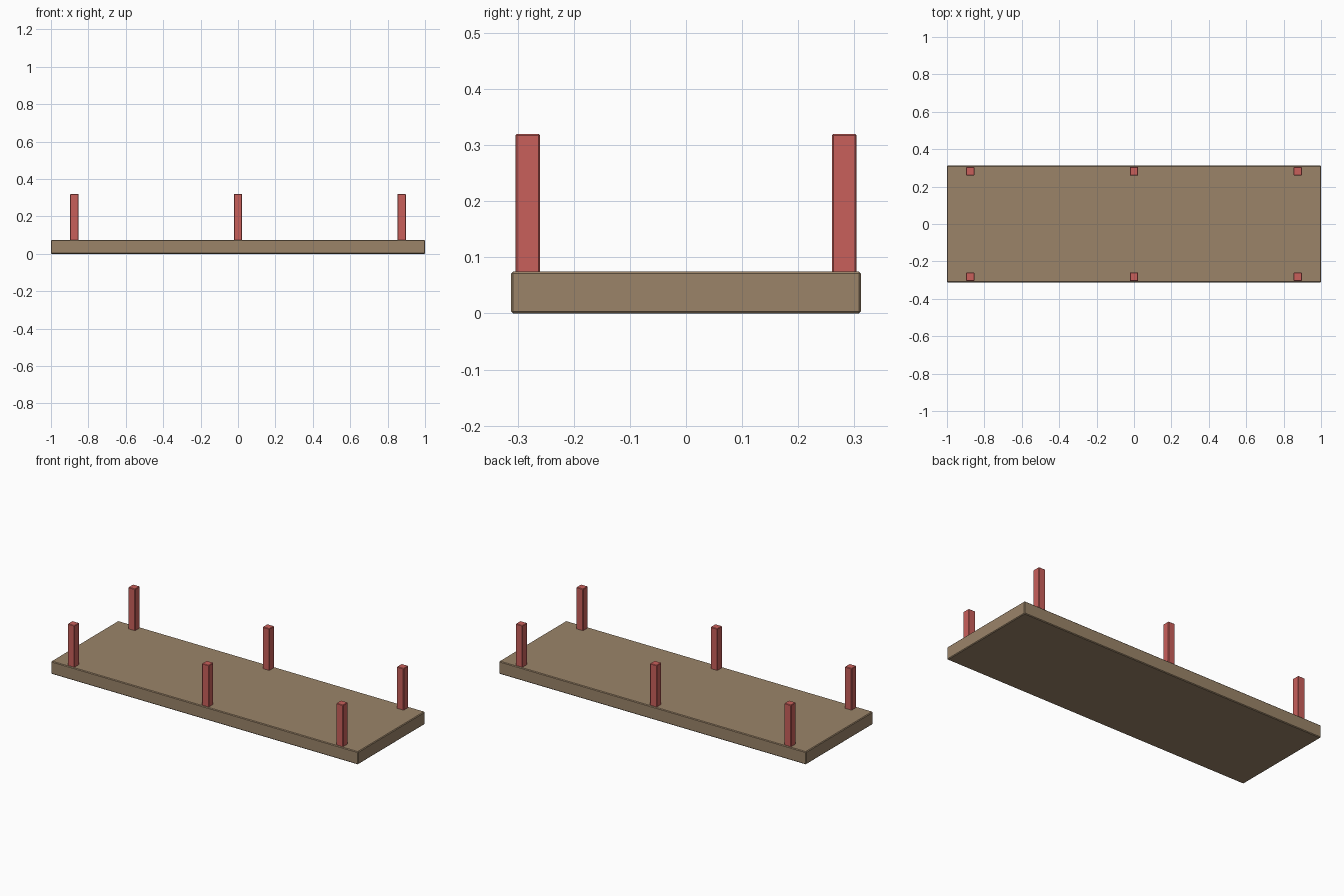
import bpy

cube = bpy.data.objects.get("Cube")
if cube:
    bpy.data.objects.remove(cube, do_unlink=True)


def material(name, rgb):
    mat = bpy.data.materials.new(name)
    mat.use_nodes = True
    colour = (*rgb, 1.0)
    mat.diffuse_color = colour
    mat.node_tree.nodes["Principled BSDF"].inputs["Base Color"].default_value = colour
    return mat


def bevelled_box(name, size, centre, bevel, mat):
    bpy.ops.mesh.primitive_cube_add(size=1, location=centre)
    obj = bpy.context.object
    obj.name = name
    obj.scale = size
    bpy.ops.object.transform_apply(location=False, rotation=False, scale=True)
    obj.data.materials.append(mat)
    mod = obj.modifiers.new("edge_bevel", 'BEVEL')
    mod.width = bevel
    mod.segments = 1
    return obj


brown = material("brown_wood", (0.328, 0.231, 0.141))
red = material("red_paint", (0.584, 0.117, 0.105))

# Flat deck
DECK_TOP = 0.075
bevelled_box("deck", (2.0, 0.624, DECK_TOP), (0, 0, DECK_TOP / 2), 0.004, brown)

# Six posts, three along each long edge, slightly sunk into the deck
POST_TOP, POST_WIDTH = 0.32, 0.044
post_bottom = DECK_TOP - 0.005
for row, y in (("front", -0.282), ("back", 0.282)):
    for place, x in (("right", -0.875), ("middle", 0), ("left", 0.875)):
        bevelled_box(f"{row}_{place}_post",
                     (POST_WIDTH, POST_WIDTH, POST_TOP - post_bottom),
                     (x, y, (POST_TOP + post_bottom) / 2), 0.0025, red)
